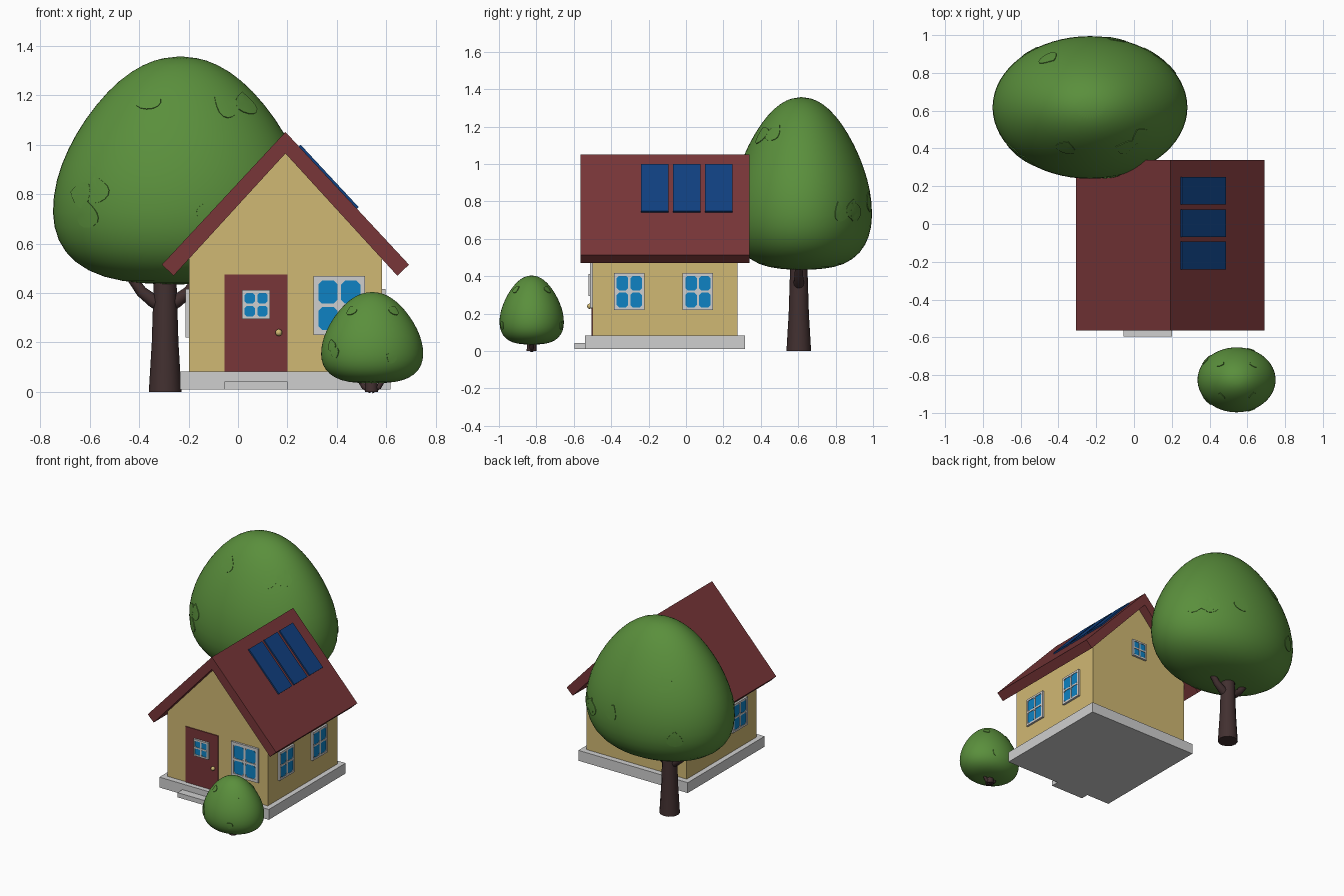
import bpy
import bmesh
import math
from mathutils import Vector, Matrix
from mathutils.bvhtree import BVHTree

if "Cube" in bpy.data.objects:
    bpy.data.objects.remove(bpy.data.objects["Cube"], do_unlink=True)


def material(name, *rgb):
    lin = [((c / 255 + 0.055) / 1.055) ** 2.4 for c in rgb] + [1]
    m = bpy.data.materials.new(name)
    m.use_nodes = True
    m.diffuse_color = lin
    m.node_tree.nodes["Principled BSDF"].inputs["Base Color"].default_value = lin
    return m


CREAM = material("cream_wall", 208, 184, 115)
RED = material("dark_red", 120, 54, 56)
GREY = material("light_grey", 207, 207, 207)
GLASS = material("window_blue", 14, 130, 195)
SOLAR = material("solar_blue", 16, 64, 128)
BROWN = material("bark_brown", 66, 48, 48)
GREEN = material("leaf_green", 90, 143, 60)


def finish(name, bm, mat, smooth=None):
    bmesh.ops.recalc_face_normals(bm, faces=bm.faces)
    mesh = bpy.data.meshes.new(name)
    bm.to_mesh(mesh)
    bm.free()
    mesh.materials.append(mat)
    if smooth:
        mesh.shade_smooth()
        mesh.set_sharp_from_angle(angle=smooth)
    obj = bpy.data.objects.new(name, mesh)
    bpy.context.collection.objects.link(obj)
    return obj


def prism(name, mat, profile, y0, y1, matrix=Matrix()):
    """Extrude an outline in x and z from y0 to y1."""
    bm = bmesh.new()
    face = bm.faces.new([bm.verts.new((x, y0, z)) for x, z in profile])
    out = bmesh.ops.extrude_face_region(bm, geom=[face])["geom"]
    bmesh.ops.translate(bm, vec=(0, y1 - y0, 0),
                        verts=[v for v in out if isinstance(v, bmesh.types.BMVert)])
    bm.transform(matrix)
    return finish(name, bm, mat)


def rect(x0, x1, z0, z1):
    return [(x0, z0), (x1, z0), (x1, z1), (x0, z1)]


def window(name, centre, turn, w, h, border, bar):
    """Four-pane window; local -y points out of the wall."""
    m = Matrix.Translation(centre) @ Matrix.Rotation(turn, 4, "Z")
    a, b = w / 2, h / 2
    prism(name + "_backing", GREY, rect(-a, a, -b, b), -0.008, 0.005, m)
    bars = [rect(-a, -a + border, -b, b), rect(a - border, a, -b, b),
            rect(-a, a, -b, -b + border), rect(-a, a, b - border, b),
            rect(-bar / 2, bar / 2, -b, b), rect(-a, a, -bar / 2, bar / 2)]
    for r in bars:
        prism(name + "_frame_bar", GREY, r, -0.014, 0, m)
    # panes with clipped corners
    pw, ph = a - border - bar / 2, b - border - bar / 2
    c = min(pw, ph) * 0.2
    for sx in (-1, 1):
        for sz in (-1, 1):
            cx, cz = sx * (bar + pw) / 2, sz * (bar + ph) / 2
            p, q = pw / 2, ph / 2
            pts = [(-p + c, -q), (p - c, -q), (p, -q + c), (p, q - c),
                   (p - c, q), (-p + c, q), (-p, q - c), (-p, -q + c)]
            prism(name + "_pane", GLASS, [(cx + x, cz + z) for x, z in pts],
                  -0.011, -0.004, m)


# House body
MID = 0.192
prism("foundation", GREY, rect(MID - 0.426, MID + 0.426, 0.01, 0.083), -0.54, 0.315)
prism("door_step", GREY, rect(-0.055, 0.2, 0.01, 0.043), -0.595, -0.53)
prism("walls", CREAM, [(MID - 0.39, 0.08), (MID + 0.39, 0.08), (MID + 0.39, 0.55),
                       (MID, 0.975), (MID - 0.39, 0.55)], -0.5, 0.275)
prism("roof", RED, [(MID - 0.5, 0.515), (MID, 1.052), (MID + 0.5, 0.515),
                    (MID + 0.453, 0.47), (MID, 0.965), (MID - 0.453, 0.47)], -0.565, 0.34)

# Solar panels lying on the right slope
slope = 0.537 / 0.5
nx, nz = 0.011 * math.sin(math.atan(slope)), 0.011 * math.cos(math.atan(slope))
low, high = [(x, 1.05 - (x - MID) * slope) for x in (0.48, 0.245)]
panel = [low, high, (high[0] + nx, high[1] + nz), (low[0] + nx, low[1] + nz)]
for y in (-0.24, -0.07, 0.102):
    prism("solar_panel", SOLAR, panel, y, y + 0.147)

# Door and knob
prism("door", RED, rect(-0.055, 0.2, 0.083, 0.475), -0.506, -0.49)
bm = bmesh.new()
bmesh.ops.create_uvsphere(bm, u_segments=16, v_segments=10, radius=0.014,
                          matrix=Matrix.Translation((0.165, -0.515, 0.24)))
finish("door_knob", bm, CREAM, math.pi)

# Windows
window("door_window", (0.073, -0.506, 0.353), 0, 0.115, 0.117, 0.011, 0.01)
window("front_window", (0.41, -0.5, 0.35), 0, 0.21, 0.24, 0.02, 0.014)
window("back_window", (MID, 0.275, 0.65), math.pi, 0.115, 0.12, 0.011, 0.01)
for side in (-1, 1):
    for y in (-0.303, 0.064):
        window("side_window", (MID + side * 0.39, y, 0.318), side * math.pi / 2,
               0.163, 0.197, 0.014, 0.012)


# Trees
CROWN = [(0, 0), (0.3, 0.003), (0.6, 0.026), (0.83, 0.095), (0.955, 0.19), (1, 0.31),
         (0.965, 0.46), (0.875, 0.59), (0.745, 0.72), (0.56, 0.85), (0.38, 0.935),
         (0.2, 0.985), (0, 1)]


def crown(name, centre, half_x, half_y, z0, z1):
    bm = bmesh.new()
    vs = [bm.verts.new((r, 0, z)) for r, z in CROWN]
    es = [bm.edges.new(p) for p in zip(vs, vs[1:])]
    bmesh.ops.spin(bm, geom=vs + es, cent=(0, 0, 0), axis=(0, 0, 1),
                   angle=math.tau, steps=32)
    bmesh.ops.remove_doubles(bm, verts=bm.verts, dist=0.0001)
    bm.transform(Matrix.Translation((*centre, z0)) @
                 Matrix.Diagonal((half_x * 1.008, half_y * 1.008, z1 - z0, 1)))
    obj = finish(name, bm, GREEN, math.pi)
    obj.modifiers.new("Smooth", "SUBSURF").levels = 1
    obj.modifiers["Smooth"].render_levels = 1
    bpy.context.view_layer.update()
    return BVHTree.FromObject(obj, bpy.context.evaluated_depsgraph_get())


def leaf(tree, start, direction, roll, size):
    """Thin teardrop leaf wrapped onto the crown surface."""
    spot, n, _, _ = tree.ray_cast(Vector(start), Vector(direction))
    if spot is None:
        return
    up = (Vector((0, 0, 1)) - n * n.z).normalized()
    up.rotate(Matrix.Rotation(roll, 3, n))
    side = up.cross(n)
    bm = bmesh.new()
    rim = []
    for i in range(16):
        t = math.tau * i / 16
        p = spot + size * (up * 0.55 * math.cos(t)
                           + side * 0.7 * math.sin(t) * abs(math.sin(t / 2)))
        q, m, _, _ = tree.find_nearest(p)
        rim.append((bm.verts.new(q + m * 0.004), bm.verts.new(q - m * 0.004)))
    top = bm.verts.new(spot + n * 0.005)
    for (a, b), (c, d) in zip(rim, rim[1:] + rim[:1]):
        bm.faces.new((a, b, d, c))
        bm.faces.new((a, c, top))
    finish("leaf", bm, GREEN, 0.6)


def limb(name, points):
    """Tapered round limb through (x, y, z, radius) points."""
    curve = bpy.data.curves.new(name, "CURVE")
    curve.dimensions = "3D"
    curve.bevel_depth = 1
    curve.bevel_resolution = 4
    curve.use_fill_caps = True
    line = curve.splines.new("POLY")
    line.points.add(len(points) - 1)
    for p, (x, y, z, r) in zip(line.points, points):
        p.co = (x, y, z, 1)
        p.radius = r
    tmp = bpy.data.objects.new(name, curve)
    bm = bmesh.new()
    mesh = bpy.data.meshes.new_from_object(tmp)
    bm.from_mesh(mesh)
    bpy.data.objects.remove(tmp)
    finish(name, bm, BROWN, 0.7)


def trunk(name, x, y, s, z):
    limb(name, [(x, y, z, 0.066 * s), (x, y, z + 0.2 * s, 0.054 * s),
                (x, y, z + 0.55 * s, 0.043 * s)])
    for side in (-1, 1):
        arc = [(0, 0.34, 0.03), (0.05, 0.37, 0.027), (0.095, 0.405, 0.023), (0.15, 0.48, 0.018)]
        limb(name + "_branch", [(x + side * dx * s, y, z + dz * s, r * s) for dx, dz, r in arc])


big = crown("tree_crown", (-0.233, 0.617), 0.522, 0.382, 0.435, 1.36)
trunk("tree_trunk", -0.295, 0.603, 1, 0)
for x, z, roll in [(-0.36, 1.19, 0), (-0.05, 1.16, 0.8), (0.03, 1.17, -0.2), (-0.57, 0.82, 0.3),
                   (-0.64, 0.8, 1.4), (-0.61, 0.72, 0.1), (-0.11, 0.73, -0.5)]:
    leaf(big, (x, -3, z), (0, 1, 0), roll, 0.1)
for x, z, roll in [(-0.45, 1.05, 0.4), (-0.1, 0.8, -0.4), (0.1, 0.75, 0.5), (-0.55, 0.7, 0)]:
    leaf(big, (x, 3, z), (0, -1, 0), roll, 0.1)
for y, z, roll in [(0.83, 0.75, 0.4), (0.89, 0.76, -0.3)]:
    leaf(big, (3, y, z), (-1, 0, 0), roll, 0.1)

# Bush: only the root of its trunk stands clear of the ground
small = crown("bush_crown", (0.543, -0.825), 0.209, 0.174, 0.035, 0.405)
limb("bush_trunk", [(0.54, -0.825, 0, 0.027), (0.54, -0.825, 0.1, 0.022)])
for side in (-1, 1):
    limb("bush_branch", [(0.54, -0.825, 0.005, 0.012), (0.54 + side * 0.03, -0.825, 0.02, 0.011),
                         (0.54 + side * 0.055, -0.825, 0.06, 0.009)])
for x, z, roll in [(0.38, 0.19, 0.3), (0.39, 0.16, 1.2), (0.62, 0.14, 1), (0.63, 0.33, -0.6),
                   (0.46, 0.33, 0.5)]:
    leaf(small, (x, -3, z), (0, 1, 0), roll, 0.042)
    leaf(small, (x, 3, z), (0, -1, 0), roll, 0.042)
